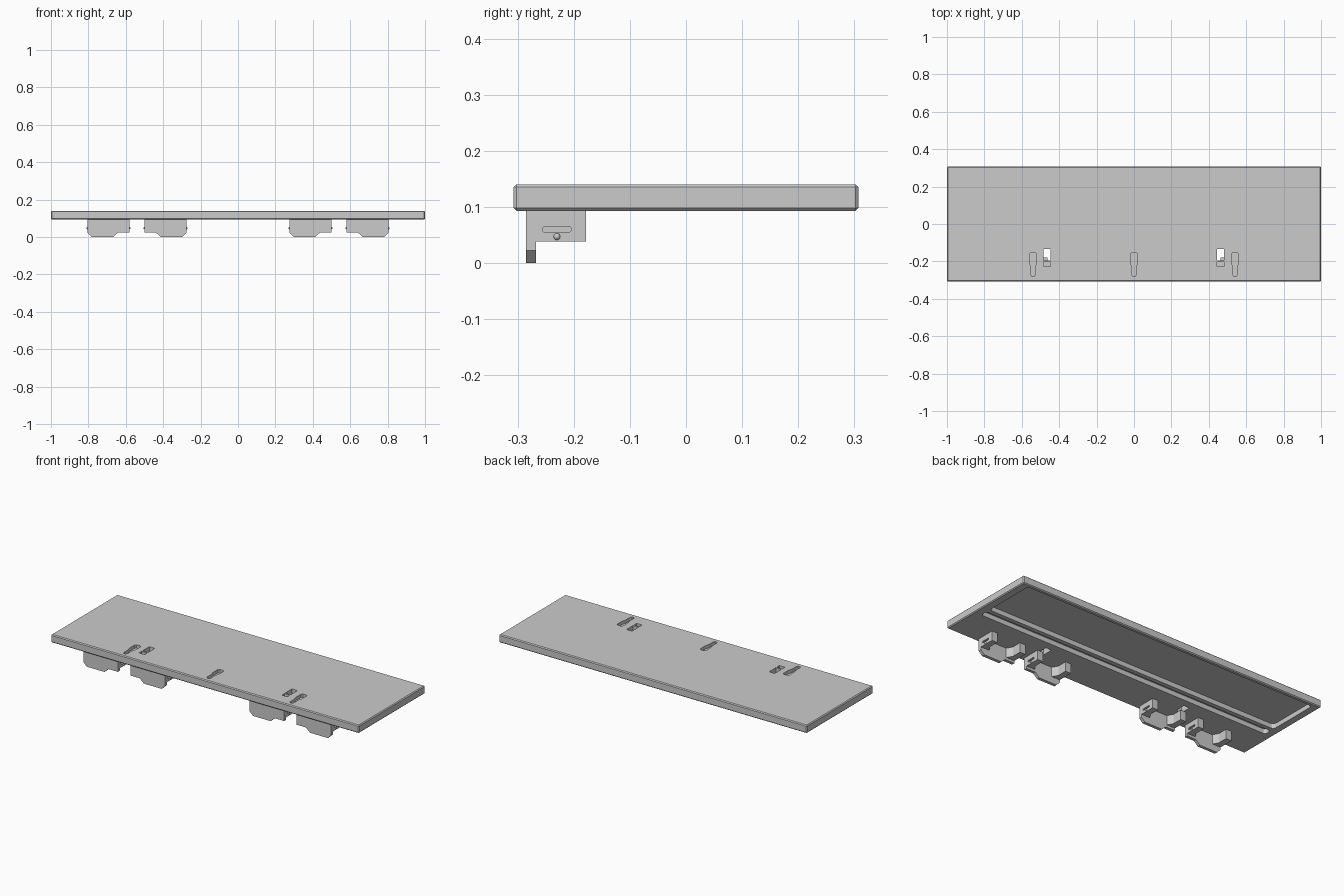
import bpy, bmesh, math
from mathutils import Vector

if "Cube" in bpy.data.objects:
    bpy.data.objects.remove(bpy.data.objects["Cube"])


def mesh_object(name, bm):
    bmesh.ops.recalc_face_normals(bm, faces=bm.faces)
    me = bpy.data.meshes.new(name)
    bm.to_mesh(me)
    bm.free()
    ob = bpy.data.objects.new(name, me)
    bpy.context.collection.objects.link(ob)
    return ob


def prism(name, pts, to3d, a, b):
    """Extrude a 2D outline from level a to level b; to3d maps (u, v, level)."""
    bm = bmesh.new()
    lo = [bm.verts.new(to3d(u, v, a)) for u, v in pts]
    hi = [bm.verts.new(to3d(u, v, b)) for u, v in pts]
    bm.faces.new(lo)
    bm.faces.new(hi[::-1])
    for i in range(len(pts)):
        j = (i + 1) % len(pts)
        bm.faces.new((lo[i], lo[j], hi[j], hi[i]))
    return mesh_object(name, bm)


XY = lambda u, v, w: Vector((u, v, w))
XZ = lambda u, v, w: Vector((u, w, v))
YZ = lambda u, v, w: Vector((w, u, v))


def rounded(x0, x1, y0, y1, r, n=4):
    """Rounded rectangle outline."""
    pts = []
    for cx, cy, k in ((x1 - r, y1 - r, 0), (x0 + r, y1 - r, 1),
                      (x0 + r, y0 + r, 2), (x1 - r, y0 + r, 3)):
        for i in range(n + 1):
            t = math.pi / 2 * (k + i / n)
            pts.append((cx + r * math.cos(t), cy + r * math.sin(t)))
    return pts


def bevel(ob, width, segments=1):
    m = ob.modifiers.new("bevel", 'BEVEL')
    m.width, m.segments = width, segments
    m.limit_method, m.angle_limit = 'ANGLE', math.radians(40)


def bake(ob):
    dg = bpy.context.evaluated_depsgraph_get()
    me = bpy.data.meshes.new_from_object(ob.evaluated_get(dg))
    ob.modifiers.clear()
    ob.data = me


def cut(ob, cutters):
    for c in cutters:
        c.hide_render = True
        m = ob.modifiers.new("cut", 'BOOLEAN')
        m.operation, m.solver, m.object = 'DIFFERENCE', 'EXACT', c
    bake(ob)
    for c in cutters:
        bpy.data.objects.remove(c)


TOP, BOT = 0.14, 0.093

# Shelf board with chamfered edges
board = prism("board", [(-1, -.307), (1, -.307), (1, .307), (-1, .307)], XY, BOT, TOP)
bevel(board, 0.005)
bake(board)

cutters = []
# Underside: wide recess and narrow groove
cutters.append(prism("recess_cutter", rounded(-.955, .955, -.02, .287, .02), XY, BOT - .02, BOT + .027))
cutters.append(prism("groove_cutter", rounded(-.955, .955, -.087, -.045, .015), XY, BOT - .02, BOT + .027))

# Keyhole pockets in the top
half = [(.019, -.158), (.019, -.205), (.012, -.23), (.012, -.27), (.007, -.28)]
key = [(.012, -.152)] + half
key += [(-x, y) for x, y in reversed(key)]
for cx in (-.54, 0, .54):
    cutters.append(prism("keyhole_cutter", [(cx + x, y) for x, y in key], XY, TOP - .02, TOP + .02))

# Strap slots beside the keyholes: through slot and shallow pocket
for cx in (-.465, .462):
    for y0, y1, z in ((-.195, -.133, BOT - .02), (-.228, -.203, TOP - .015)):
        box = [(cx - .018, y0), (cx + .018, y0), (cx + .018, y1), (cx - .018, y1)]
        cutters.append(prism("slot_cutter", box, XY, z, TOP + .02))
cut(board, cutters)


def bracket(cx, s):
    """Hanging bracket; s = 1 puts the low tab on the -x side, -1 on the +x side."""
    X = lambda x: cx + s * x
    w = .112
    # Front plate with stepped lower tab
    front = [(-w, BOT), (-w, .022), (-.09, .002), (.025, .002), (.052, .024), (w, .024), (w, BOT)]
    f = [(x, 0 if z == .002 else z) for x, z in front]
    prism("bracket_front", [(X(x), z) for x, z in f], XZ, -.285, -.267)
    for e in (-1, 1):
        # End cheek with a chamfered inner gusset
        plan = [(w, -.268), (w, -.178), (w - .036, -.178), (w - .036, -.235), (w - .055, -.268)]
        cheek = prism("bracket_cheek", [(X(e * x), y) for x, y in plan], XY, .038, BOT + .001)
        # Horizontal slot in the cheek
        x0, x1 = sorted((X(e * (w - .012)), X(e * (w + .02))))
        cut(cheek, [prism("cheek_slot_cutter", rounded(-.255, -.205, .055, .065, .003, 2), YZ, x0, x1)])
        # Locking bump under the slot
        bm = bmesh.new()
        bmesh.ops.create_uvsphere(bm, u_segments=12, v_segments=8, radius=.006)
        bmesh.ops.translate(bm, verts=bm.verts, vec=(X(e * w), -.23, .047))
        bump = mesh_object("bracket_bump", bm)
        for p in bump.data.polygons:
            p.use_smooth = True


# Two mirrored pairs of brackets
for cx, s in ((-.693, 1), (-.387, -1), (.387, 1), (.693, -1)):
    bracket(cx, s)
